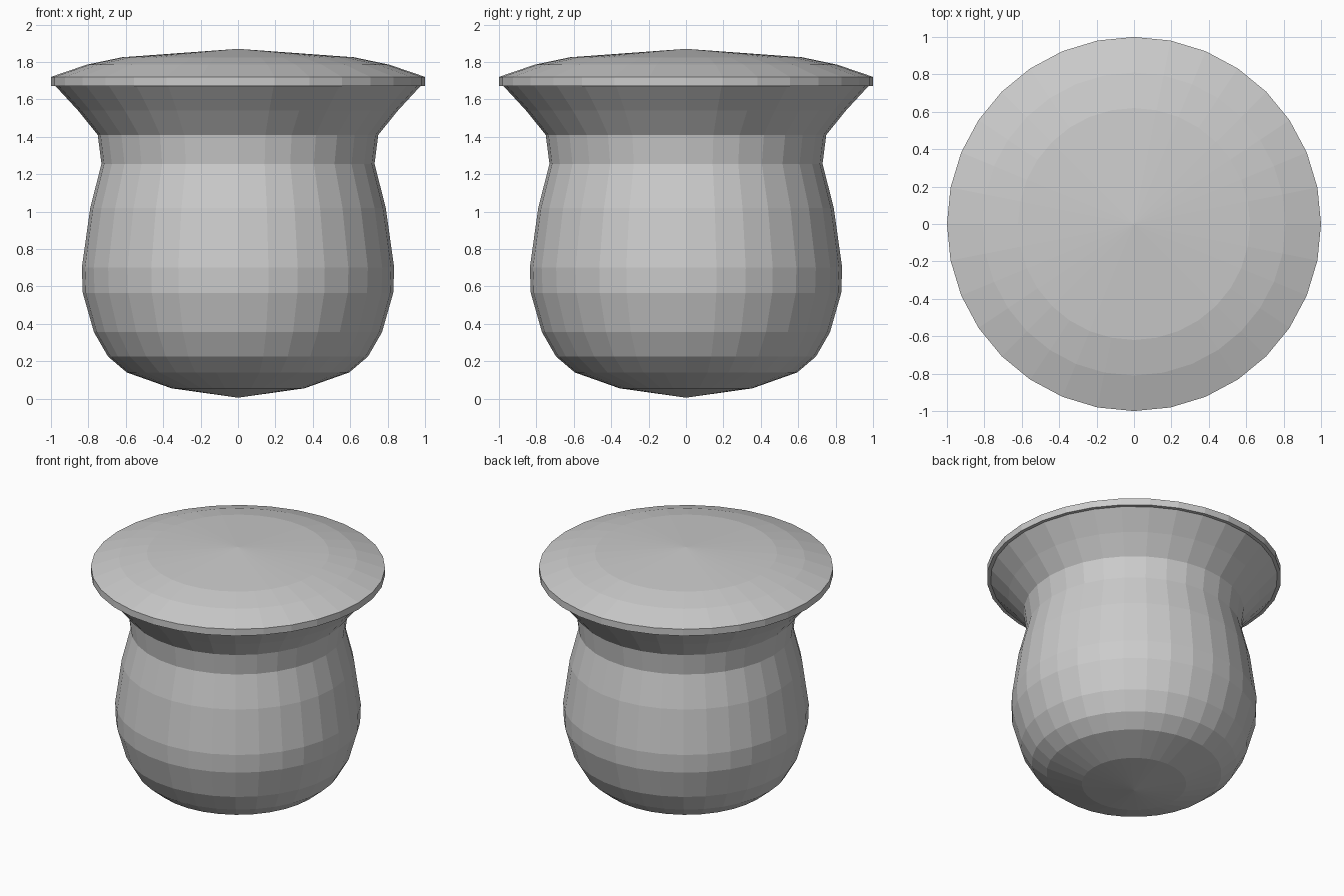
import bpy
import bmesh
from math import cos, sin, tau

SIDES = 32

cube = bpy.data.objects.get("Cube")
if cube:
    bpy.data.objects.remove(cube, do_unlink=True)

grey = bpy.data.materials.new("plain grey")
grey.use_nodes = True
colour = (0.6, 0.6, 0.6, 1)
grey.diffuse_color = colour
grey.node_tree.nodes["Principled BSDF"].inputs["Base Color"].default_value = colour


def lathe(name, profile):
    """Turn an outline of (radius, height) points about z; radius 0 is a pole."""
    bm = bmesh.new()
    rings = []
    for r, z in profile:
        count = SIDES if r else 1
        rings.append([bm.verts.new((r * cos(tau * i / SIDES), r * sin(tau * i / SIDES), z))
                      for i in range(count)])
    for low, high in zip(rings, rings[1:]):
        for i in range(SIDES):
            j = (i + 1) % SIDES
            corners = [low[i % len(low)], low[j % len(low)],
                       high[j % len(high)], high[i % len(high)]]
            bm.faces.new(list(dict.fromkeys(corners)))
    bmesh.ops.recalc_face_normals(bm, faces=bm.faces)
    mesh = bpy.data.meshes.new(name)
    bm.to_mesh(mesh)
    bm.free()
    mesh.materials.append(grey)
    obj = bpy.data.objects.new(name, mesh)
    bpy.context.collection.objects.link(obj)
    return obj


# Rounded belly, narrow neck and flared mouth
lathe("pot_body", [
    (0, 0.005), (0.355, 0.055), (0.595, 0.14), (0.695, 0.225), (0.77, 0.355),
    (0.83, 0.565), (0.835, 0.7), (0.79, 1.02), (0.73, 1.255), (0.75, 1.41),
    (0.855, 1.54), (0.975, 1.67), (0, 1.67)])

# Wide shallow domed lid with a thin upright rim
lathe("lid", [
    (0, 1.672), (1, 1.67), (1, 1.72), (0.81, 1.785), (0.62, 1.825), (0, 1.87)])
